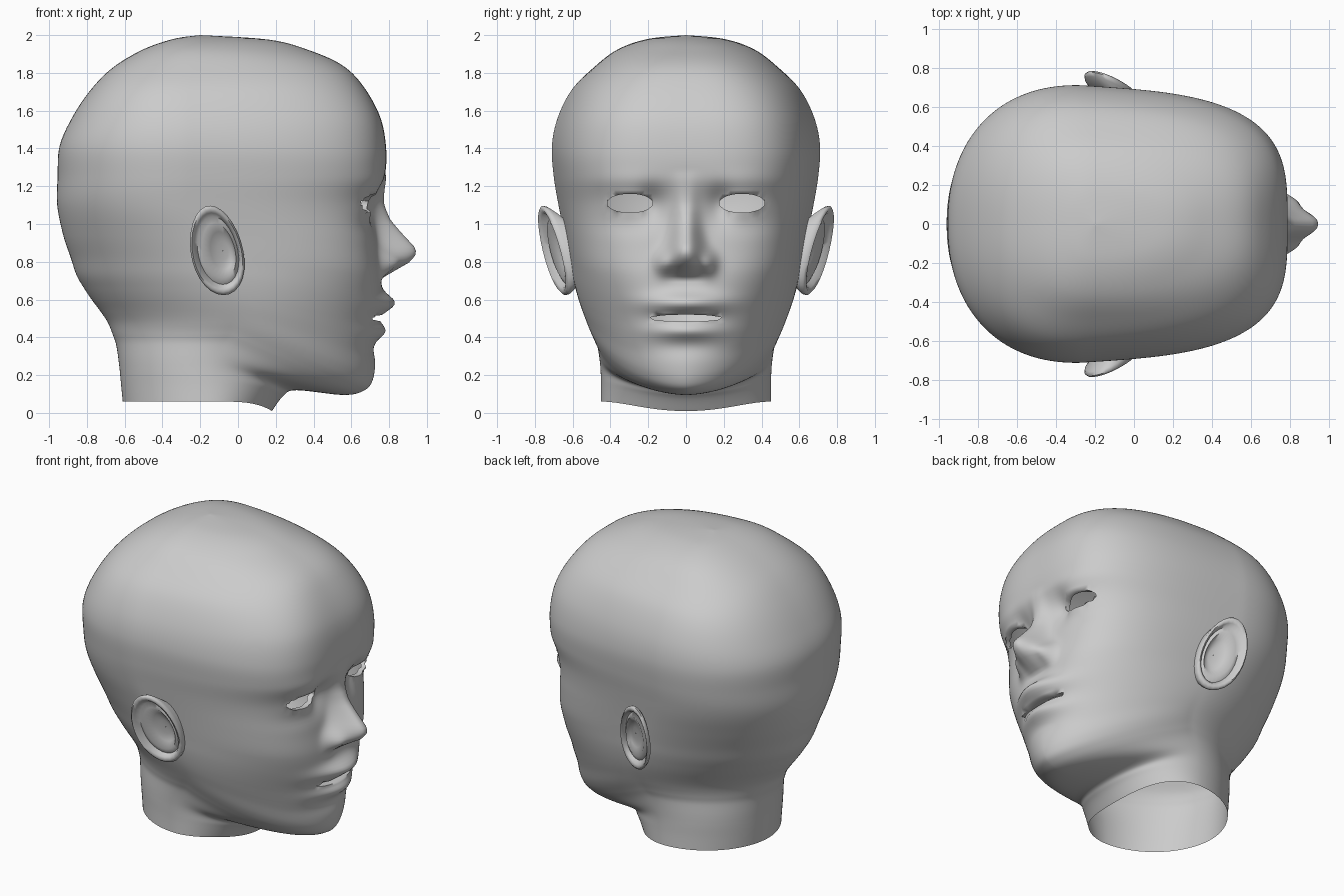
import bpy, bmesh, math
from math import sin, cos, pi, exp

cube = bpy.data.objects.get("Cube")
if cube:
    bpy.data.objects.remove(cube)

skin = bpy.data.materials.new("plain grey")
skin.use_nodes = True
GREY = (0.6, 0.6, 0.6, 1)
skin.diffuse_color = GREY
skin.node_tree.nodes["Principled BSDF"].inputs["Base Color"].default_value = GREY

HALF = 110      # columns from face to nape
STEPS = 8       # rows between profile rings

# Tilted rings, neck to crown: front x, front z, back x, side and back z, half width
RINGS = [
    (.18, .01, -.61, .06, .45), (.24, .09, -.62, .16, .45), (.31, .12, -.63, .26, .455),
    (.56, .095, -.645, .36, .47), (.67, .12, -.665, .42, .493), (.715, .18, -.69, .48, .52),
    (.73, .3, -.73, .54, .545), (.735, .4, -.775, .6, .567), (.74, .5, -.815, .66, .585),
    (.755, .62, -.855, .73, .602), (.755, .74, -.885, .82, .618), (.735, .9, -.925, .94, .642),
    (.73, 1.1, -.957, 1.1, .675), (.775, 1.25, -.955, 1.25, .7), (.785, 1.39, -.945, 1.41, .71),
    (.755, 1.56, -.88, 1.56, .68), (.67, 1.72, -.78, 1.71, .605), (.56, 1.835, -.66, 1.83, .487),
    (.39, 1.915, -.5, 1.925, .36), (.17, 1.975, -.34, 1.98, .2), (-.2, 2, -.2, 2, 0)]

# Section shape by height: x of the widest line, roundness of each half,
# taper to the face, and how late the front dips
WIDEST = [(-1, -.17), (.28, -.14), (.45, 0), (.65, -.06), (1.1, -.28), (1.7, -.28), (1.9, -.2), (3, -.2)]
BACK_POWER = [(-1, 1.95), (.3, 1.95), (.5, 1.75), (.8, 1.9), (1.2, 2.2), (1.5, 2.3), (1.8, 2.4), (3, 2.3)]
FRONT_POWER = [(-1, 2.3), (.2, 2.1), (.4, 1.7), (.55, 1.85), (.7, 2.4), (.9, 3.3), (1.2, 3.5),
               (1.6, 3.4), (2, 2.3), (3, 2.3)]
TAPER = [(-1, 0), (.5, .03), (1, .09), (1.6, .1), (2, .03), (3, .03)]
DIP = [(-1, 5), (.1, 4), (.25, 1), (3, 1)]

# Height of the nose ridge above the face, by z
NOSE = [(.71, 0), (.755, .08), (.8, .165), (.845, .205), (.88, .197), (.94, .145),
        (1.02, .08), (1.1, .045), (1.2, .018), (1.28, 0)]


def spline(a, b, c, d, t):
    return b + t / 2 * (c - a + t * (2 * a - 5 * b + 4 * c - d + t * (3 * (b - c) + d - a)))


def ramp(table, z):
    for (z0, h0), (z1, h1) in zip(table, table[1:]):
        if z0 <= z <= z1:
            return h0 + (h1 - h0) * (z - z0) / (z1 - z0)
    return 0


def soft(table, z):
    """Ramp with its corners averaged away."""
    return sum(ramp(table, z + n * .02) for n in range(-4, 5)) / 9


def bump(y, z, cy, cz, ry, rz):
    return exp(-((y - cy) / ry) ** 2 - ((z - cz) / rz) ** 2)


def features(y, z):
    """Forward offset of the face surface."""
    y = abs(y)
    width = .065 + .035 * exp(-((z - .8) / .12) ** 2)
    d = ramp(NOSE, z) * exp(-(y / width) ** 2.4)
    d += .055 * bump(y, z, .12, .79, .045, .06)          # nostril wing
    d += .08 * bump(y, z, 0, .58, .19, .055)             # upper lip
    d += .045 * bump(y, z, 0, .435, .17, .045)           # lower lip
    d -= .015 * bump(y, z, 0, .34, .2, .05)              # chin crease
    d -= .045 * bump(y, z, .18, 1.1, .07, .09)           # inner eye socket
    d += .01 * bump(y, z, .3, 1.23, .2, .06)             # brow
    d += .01 * bump(y, z, .3, 1.11, .12, .07)            # eyelids
    d -= .01 * bump(y, z, .3, 1.0, .15, .06)             # under the eye
    return d


def finish(bm, name):
    bmesh.ops.recalc_face_normals(bm, faces=bm.faces)
    mesh = bpy.data.meshes.new(name)
    bm.to_mesh(mesh)
    bm.free()
    obj = bpy.data.objects.new(name, mesh)
    bpy.context.collection.objects.link(obj)
    mesh.materials.append(skin)
    bpy.ops.object.select_all(action="DESELECT")
    obj.select_set(True)
    bpy.context.view_layer.objects.active = obj
    bpy.ops.object.shade_smooth_by_angle(angle=math.radians(75))
    return obj


def loft(bm, rows):
    """Bridge closed rows of points with quads."""
    grid = [[bm.verts.new(p) for p in row] for row in rows]
    for low, high in zip(grid, grid[1:]):
        for i in range(len(low)):
            j = (i + 1) % len(low)
            bm.faces.new((low[i], low[j], high[j], high[i]))


def head_row(xf, zf, xb, zs, w):
    row = []
    mid, taper, dip, front, back = (
        soft(table, zs) for table in (WIDEST, TAPER, DIP, FRONT_POWER, BACK_POWER))
    for k in range(-HALF, HALF):
        t = pi * (abs(k) / HALF) ** 1.5
        c, s = cos(t), sin(t)
        p = front if c > 0 else back
        r = (abs(c) ** p + abs(s) ** p) ** (-1 / p)
        u, y = c * r, math.copysign(s * r * w, k)
        if u > 0:
            y *= 1 - taper * u
            z = zs + (zf - zs) * u ** dip
            row.append((mid + (xf - mid) * u + features(y, z) * min(1, u * u * 1.2), y, z))
        else:
            row.append((mid + (mid - xb) * u, y, zs))
    return row


def opening(bm, cy, cz, ry, rz, depth):
    """Cut an almond opening in the face and turn its rim inwards."""
    def reach(p):
        return math.sqrt(((p.y - cy) / ry) ** 2 + ((p.z - cz) / rz) ** 2)
    gone = [f for f in bm.faces
            if f.calc_center_median().x > .4 and reach(f.calc_center_median()) < 1]
    bmesh.ops.delete(bm, geom=gone, context="FACES")
    rim = [e for e in bm.edges if e.is_boundary
           and all(v.co.x > .4 and reach(v.co) < 2 for v in e.verts)]
    for v in {v for e in rim for v in e.verts}:
        k = 1 / reach(v.co)
        v.co.y, v.co.z = cy + (v.co.y - cy) * k, cz + (v.co.z - cz) * k
    new = bmesh.ops.extrude_edge_only(bm, edges=rim)["geom"]
    for v in new:
        if isinstance(v, bmesh.types.BMVert):
            v.co.x -= depth


# Head and neck, open underneath
bm = bmesh.new()
rows = []
for i in range(len(RINGS) - 1):
    a, b, c, d = (RINGS[min(max(i + o, 0), len(RINGS) - 1)] for o in (-1, 0, 1, 2))
    for n in range(STEPS):
        rows.append(head_row(*(spline(*q, n / STEPS) for q in zip(a, b, c, d))))
rows.append(head_row(*RINGS[-1]))
loft(bm, rows)
bmesh.ops.remove_doubles(bm, verts=bm.verts, dist=.0002)
for side in (-1, 1):
    opening(bm, side * .297, 1.11, .122, .05, .035)
opening(bm, 0, .502, .195, .018, .05)
finish(bm, "head")

# Ears: rings from the root, round the rim and into the bowl
# scale, outward offset, forward shift
EAR = [(.6, -.12, .05), (.85, -.06, .02), (.98, -.02, 0), (1, 0, 0), (.93, .012, 0),
       (.84, .002, 0), (.76, -.025, .005), (.62, -.012, .01), (.42, -.045, .025),
       (.2, -.055, .03), (.01, -.055, .03)]
bm = bmesh.new()
rows = []
for scale, out, shift in EAR:
    row = []
    for k in range(28):
        t = 2 * pi * k / 28
        dz = .237 * sin(t) * scale
        dx = (.14 - .01 * sin(t)) * cos(t) * scale - .15 * dz + shift
        row.append((dx - .112, .7 + out - .36 * (dx - shift) + .2 * dz, dz + .86))
    rows.append(row)
loft(bm, rows)
ear = finish(bm, "ears")
mirror = ear.modifiers.new("both sides", "MIRROR")
mirror.use_axis = (False, True, False)
